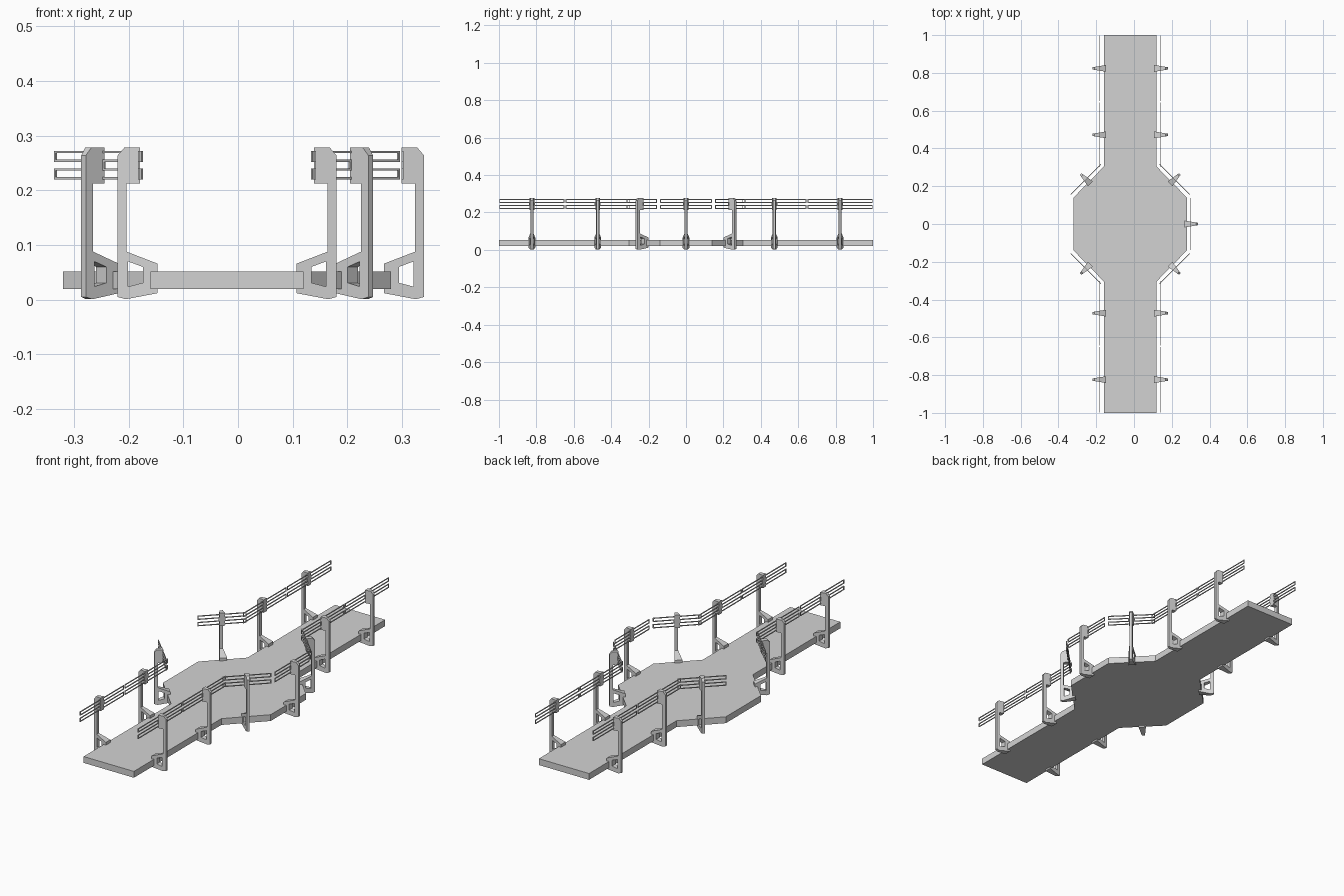
import bpy, bmesh
from math import radians
from mathutils import Matrix, Vector

cube = bpy.data.objects.get("Cube")
if cube:
    bpy.data.objects.remove(cube)

grey = bpy.data.materials.new("light_grey")
grey.use_nodes = True
colour = (0.65, 0.65, 0.65, 1)
grey.diffuse_color = colour
grey.node_tree.nodes["Principled BSDF"].inputs["Base Color"].default_value = colour

CX = -0.02                      # centre line of the walkway
HALF_W, REACH, EDGE_Y, SIDE_Y = 0.14, 0.30, 0.304, 0.14
DECK_LOW, DECK_TOP = 0.02, 0.052


def finish(name, bm, matrix=None):
    bmesh.ops.recalc_face_normals(bm, faces=bm.faces)
    mesh = bpy.data.meshes.new(name)
    bm.to_mesh(mesh)
    bm.free()
    mesh.materials.append(grey)
    obj = bpy.data.objects.new(name, mesh)
    bpy.context.collection.objects.link(obj)
    if matrix:
        obj.matrix_world = matrix
    return obj


def slab(name, outline):
    bm = bmesh.new()
    face = bm.faces.new([bm.verts.new((CX + x, y, DECK_LOW)) for x, y in outline])
    top = bmesh.ops.extrude_face_region(bm, geom=[face])["geom"]
    verts = [v for v in top if isinstance(v, bmesh.types.BMVert)]
    bmesh.ops.translate(bm, verts=verts, vec=(0, 0, DECK_TOP - DECK_LOW))
    finish(name, bm)


# Post side profile: distance out from the deck edge, height
POST = [(-0.013, 0.012), (0.045, 0.001), (0.06, 0.005), (0.06, 0.264), (0.048, 0.278),
        (0.019, 0.278), (0.019, 0.213), (0.044, 0.213), (0.044, 0.088), (-0.013, 0.066)]
HOLE = [(0.014, 0.031), (0.041, 0.024), (0.041, 0.07), (0.014, 0.06)]


def post(name, matrix):
    bm = bmesh.new()
    edges = []
    for loop in (POST, HOLE):
        vs = [bm.verts.new((u, 0, z)) for u, z in loop]
        edges += [bm.edges.new((a, b)) for a, b in zip(vs, vs[1:] + vs[:1])]
    bmesh.ops.triangle_fill(bm, edges=edges, use_beauty=True, normal=(0, -1, 0))
    near = list(bm.verts)
    bmesh.ops.extrude_face_region(bm, geom=list(bm.faces), use_keep_orig=True)
    # The post is a wedge, narrow on its outer edge
    for v in bm.verts:
        half = 0.006 + (0.06 - v.co.x) * 0.165
        v.co.y = half
    for v in near:
        v.co.y = -v.co.y
    finish(name, bm, matrix)


def railing(name, matrix, length):
    bm = bmesh.new()
    t, u = 0.004, 0.021
    end, inner = length / 2 - t / 2, 0.014

    def bar(y0, y1, z0, z1):
        size = Vector((t, y1 - y0 + t, z1 - z0 + t))
        place = Matrix.Translation((u, (y0 + y1) / 2, (z0 + z1) / 2))
        bmesh.ops.create_cube(bm, size=1, matrix=place @ Matrix.Diagonal(size).to_4x4())

    z = (0.222, 0.238, 0.254, 0.27)
    for level in (z[0], z[3]):
        bar(-end, end, level, level)
    for s in (-1, 1):
        lo, hi = sorted((s * inner, s * end))
        for level in (z[1], z[2]):
            bar(lo, hi, level, level)
        bar(s * end, s * end, z[0], z[1])
        bar(s * end, s * end, z[2], z[3])
        bar(s * inner, s * inner, z[1], z[2])
    finish(name, bm, matrix)


# Decks
slab("centre_platform", [(HALF_W, EDGE_Y), (-HALF_W, EDGE_Y), (-REACH, SIDE_Y), (-REACH, -SIDE_Y),
                         (-HALF_W, -EDGE_Y), (HALF_W, -EDGE_Y), (REACH, -SIDE_Y), (REACH, SIDE_Y)])
for label, s in (("front", -1), ("back", 1)):
    slab(label + "_walkway", [(x, s * y) for x, y in
         ((-HALF_W, EDGE_Y), (HALF_W, EDGE_Y), (HALF_W, 1), (-HALF_W, 1))])

# Posts with railings: point on the deck edge, outward angle, railing length
spots = [("left_middle", REACH, 0, 0, 0.276)]
for end_name, sy in (("front", -1), ("back", 1)):
    for side, sx in (("right", -1), ("left", 1)):
        turn = 0 if sx > 0 else 180
        diagonal = sy * (45 if sx > 0 else 135)
        label = end_name + "_" + side
        spots += [(label + "_outer", sx * HALF_W, sy * 0.824, turn, 0.348),
                  (label + "_inner", sx * HALF_W, sy * 0.472, turn, 0.342),
                  (label + "_corner", sx * (HALF_W + REACH) / 2, sy * (EDGE_Y + SIDE_Y) / 2,
                   diagonal, 0.226)]
for label, x, y, angle, length in spots:
    matrix = Matrix.Translation((CX + x, y, 0)) @ Matrix.Rotation(radians(angle), 4, "Z")
    post(label + "_post", matrix)
    railing(label + "_railing", matrix, length)
